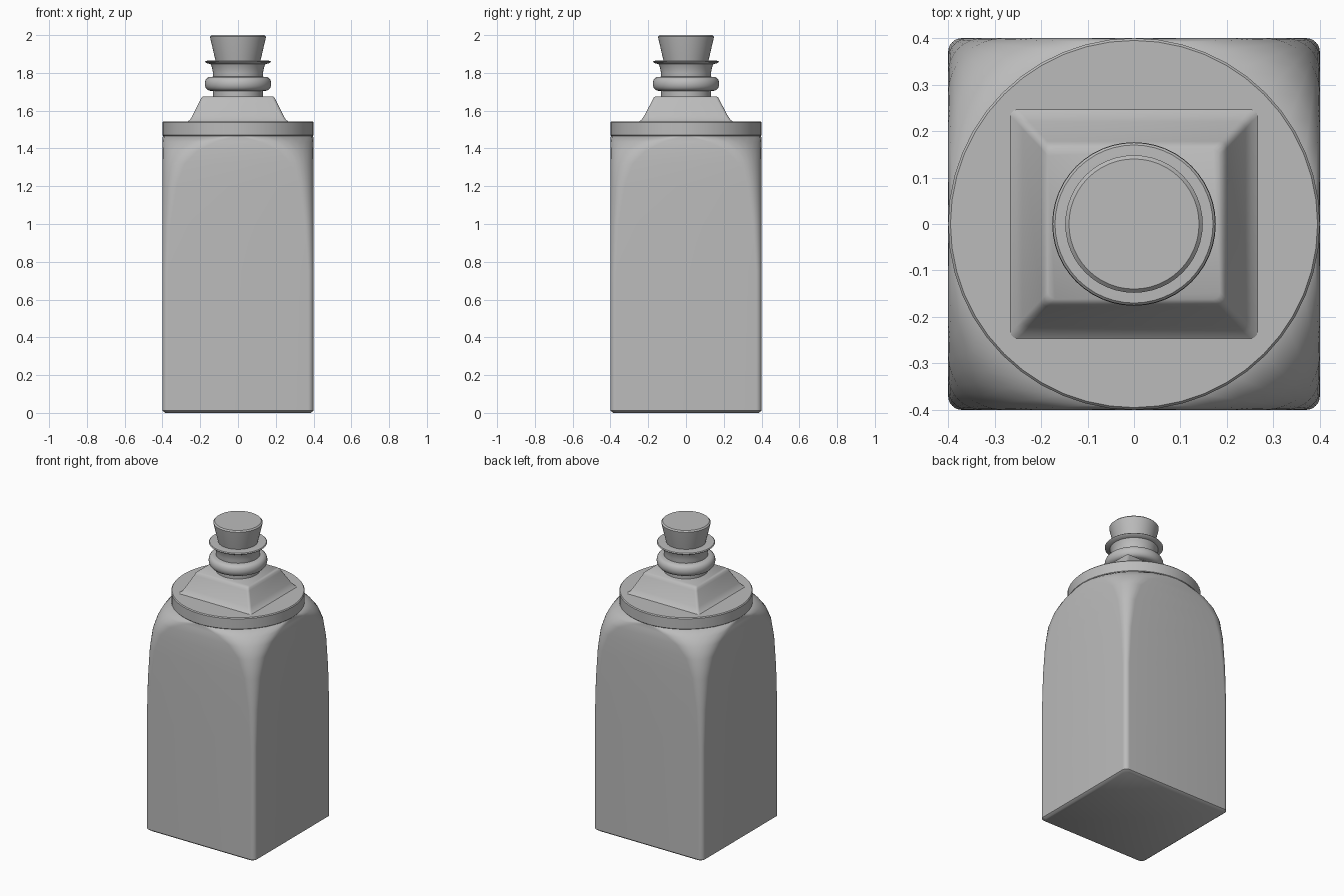
import bpy, bmesh, math

cube = bpy.data.objects.get("Cube")
if cube:
    bpy.data.objects.remove(cube, do_unlink=True)

grey = bpy.data.materials.new("plain grey")
grey.use_nodes = True
colour = (0.5, 0.5, 0.5, 1)
grey.diffuse_color = colour
grey.node_tree.nodes["Principled BSDF"].inputs["Base Color"].default_value = colour


def rounded_rect(hx, hy, r, steps=8):
    """Outline of a rectangle with corner radius r."""
    pts = []
    for q, (sx, sy) in enumerate([(1, 1), (-1, 1), (-1, -1), (1, -1)]):
        for i in range(steps + 1):
            a = math.pi / 2 * (q + i / steps)
            pts.append((sx * (hx - r) + r * math.cos(a),
                        sy * (hy - r) + r * math.sin(a)))
    return pts


def circle(r, n=48):
    return [(r * math.cos(2 * math.pi * i / n), r * math.sin(2 * math.pi * i / n))
            for i in range(n)]


def loft(name, sections, angle=35):
    """Skin a stack of (outline, z) sections and cap both ends."""
    bm = bmesh.new()
    rings = [[bm.verts.new((x, y, z)) for x, y in outline] for outline, z in sections]
    n = len(rings[0])
    for low, high in zip(rings, rings[1:]):
        for i in range(n):
            j = (i + 1) % n
            bm.faces.new((low[i], low[j], high[j], high[i]))
    bm.faces.new(rings[0][::-1])
    bm.faces.new(rings[-1])
    bmesh.ops.remove_doubles(bm, verts=bm.verts, dist=0.0001)
    bmesh.ops.recalc_face_normals(bm, faces=bm.faces)
    mesh = bpy.data.meshes.new(name)
    bm.to_mesh(mesh)
    bm.free()
    mesh.materials.append(grey)
    obj = bpy.data.objects.new(name, mesh)
    bpy.context.collection.objects.link(obj)
    bpy.ops.object.select_all(action="DESELECT")
    obj.select_set(True)
    bpy.context.view_layer.objects.active = obj
    bpy.ops.object.shade_smooth_by_angle(angle=math.radians(angle))
    return obj


def lathe(name, profile):
    return loft(name, [(circle(r), z) for r, z in profile])


# Square body whose corners round off into a circle at the shoulder
body = [(0.385, 0.03, 0), (0.4, 0.03, 0.012), (0.4, 0.03, 0.75), (0.4, 0.045, 1.0),
        (0.4, 0.075, 1.2), (0.4, 0.12, 1.32), (0.4, 0.19, 1.39),
        (0.4, 0.28, 1.435), (0.398, 0.396, 1.467)]
loft("bottle_body", [(rounded_rect(h, h, r), z) for h, r, z in body], 50)

# Round collar on the shoulder
lathe("shoulder_disc", [(0.395, 1.463), (0.4, 1.47), (0.4, 1.537), (0.395, 1.543)])

# Flared, four-sided plinth under the neck
plinth = [(0.27, 0.25, 1.54), (0.253, 0.235, 1.553), (0.24, 0.22, 1.575),
          (0.2, 0.178, 1.655), (0.195, 0.172, 1.668), (0.185, 0.162, 1.676)]
loft("neck_plinth", [(rounded_rect(x, y, 0.015, 3), z) for x, y, z in plinth], 40)

# Neck with its flared lip
lathe("neck", [(0.132, 1.67), (0.132, 1.8), (0.138, 1.83), (0.145, 1.846),
               (0.17, 1.853), (0.175, 1.859), (0.17, 1.864), (0.12, 1.866)])

# Rounded ring around the neck
ring = [(0.13 + 0.046 * math.sin(math.pi * t / 10) ** 0.6,
         1.742 - 0.038 * math.cos(math.pi * t / 10)) for t in range(11)]
lathe("neck_ring", ring)

# Tapered stopper
lathe("stopper", [(0.118, 1.86), (0.125, 1.89), (0.146, 1.98),
                  (0.148, 1.992), (0.14, 2.0)])
